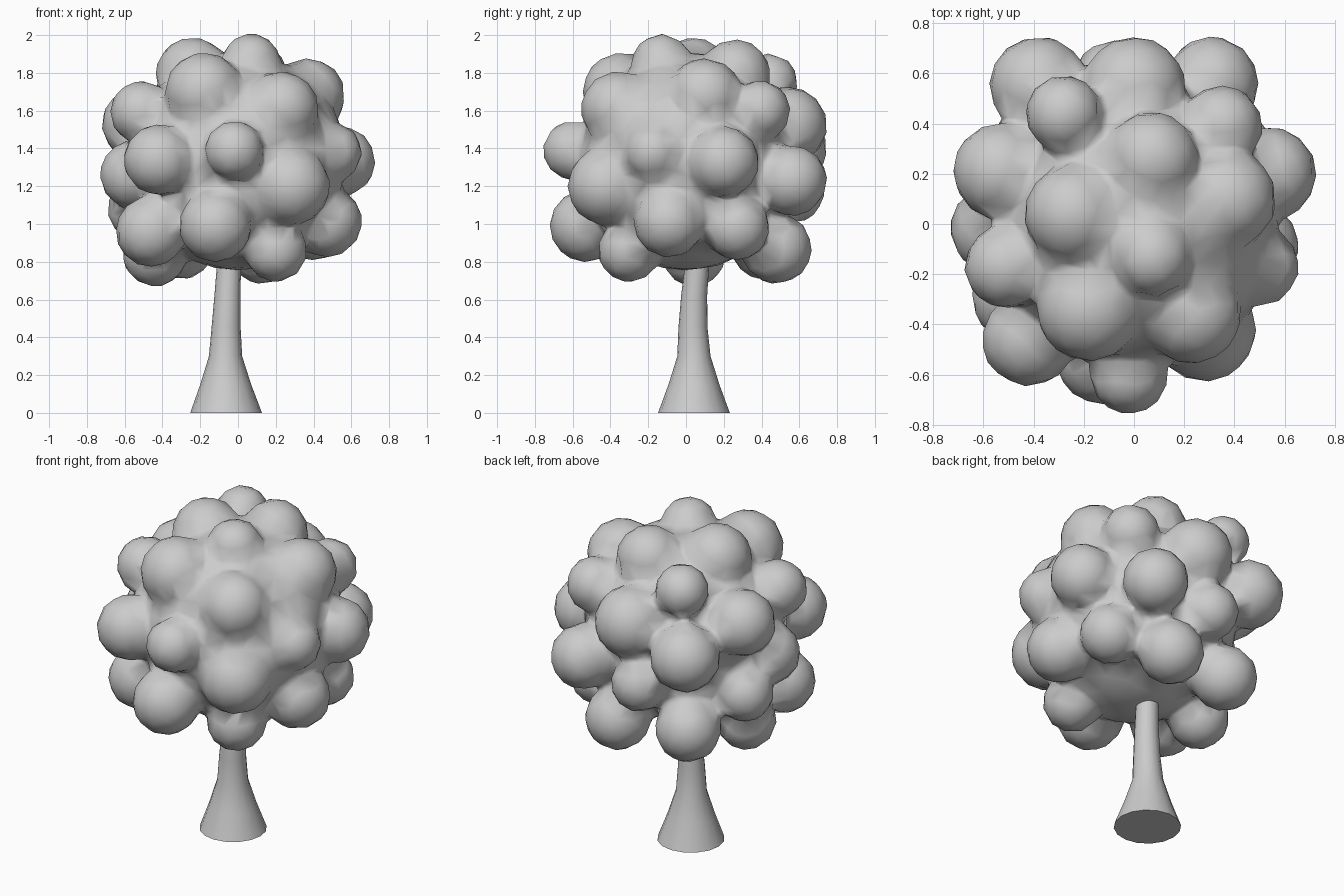
import bpy, bmesh, math
from mathutils import Matrix, Vector

if "Cube" in bpy.data.objects:
    bpy.data.objects.remove(bpy.data.objects["Cube"])


def make_object(name, bm):
    mesh = bpy.data.meshes.new(name)
    bm.to_mesh(mesh)
    bm.free()
    obj = bpy.data.objects.new(name, mesh)
    bpy.context.collection.objects.link(obj)
    bpy.context.view_layer.objects.active = obj
    obj.select_set(True)
    return obj


# Leaf puffs: x, y, z, radius
puffs = [
    # top
    (.07, -.13, 1.85, .15), (.07, .26, 1.79, .18), (-.24, .04, 1.79, .19),
    (.37, .10, 1.68, .19), (-.18, -.34, 1.70, .20), (.23, -.36, 1.61, .19),
    (-.28, .44, 1.75, .145), (.35, .39, 1.60, .155), (-.51, -.17, 1.59, .16),
    # middle
    (-.02, -.60, 1.39, .15), (-.42, -.46, 1.34, .18), (.28, -.42, 1.20, .20),
    (.50, -.17, 1.38, .15), (.54, .20, 1.33, .18), (.31, .56, 1.23, .18),
    (0, .54, 1.52, .20), (-.38, .55, 1.40, .19), (-.53, .21, 1.53, .185),
    (-.55, -.02, 1.26, .175),
    # bottom
    (-.12, -.53, .99, .185), (-.46, -.29, .96, .18), (.20, -.30, .86, .16),
    (.47, -.09, 1.01, .18), (.40, .27, .98, .165), (.13, .48, .87, .18),
    (-.31, .42, .89, .18), (-.44, .04, .84, .165), (-.08, .57, 1.17, .155),
    (-.53, .18, 1.08, .155),
]

# Crown: core ball plus puffs that taper towards the middle, fused into one mesh
CENTRE = Vector((0, 0, 1.33))
bm = bmesh.new()
bmesh.ops.create_icosphere(bm, subdivisions=4, radius=1)
unit_ball = [v.co.normalized() for v in bm.verts]
bmesh.ops.transform(bm, verts=bm.verts[:],
                    matrix=Matrix.Translation(CENTRE) @ Matrix.Scale(.575, 4))
for x, y, z, r in puffs:
    offset = Vector((x, y, z)) - CENTRE
    cloud = [bm.verts.new(CENTRE + (offset + p * (r + .006)) * scale)
             for scale in (1, .6) for p in unit_ball]
    bmesh.ops.convex_hull(bm, input=cloud)
bmesh.ops.delete(bm, geom=[v for v in bm.verts if not v.link_faces], context='VERTS')
bmesh.ops.recalc_face_normals(bm, faces=bm.faces[:])
crown = make_object("crown", bm)
fuse = crown.modifiers.new("fuse", 'REMESH')
fuse.mode = 'VOXEL'
fuse.voxel_size = .025
fuse.use_smooth_shade = True
soften = crown.modifiers.new("soften", 'SMOOTH')
soften.factor = .5
soften.iterations = 3
simplify = crown.modifiers.new("simplify", 'DECIMATE')
simplify.ratio = .08
crown.select_set(False)

# Trunk: flared, slightly bent stack of rings (x, y, z, radius)
sections = [(-.063, .042, 0, .19), (-.065, .042, .15, .135), (-.066, .042, .30, .088),
            (-.063, .037, .45, .077), (-.056, .043, .62, .069), (-.048, .058, .78, .064),
            (-.04, .06, .95, .06)]
SIDES = 16
bm = bmesh.new()
rings = []
for x, y, z, r in sections:
    rings.append([bm.verts.new((x + r * math.cos(a), y + r * math.sin(a), z))
                  for a in (math.tau * i / SIDES for i in range(SIDES))])
for low, high in zip(rings, rings[1:]):
    for i in range(SIDES):
        j = (i + 1) % SIDES
        bm.faces.new((low[i], low[j], high[j], high[i]))
bm.faces.new(rings[0][::-1])
bm.faces.new(rings[-1])
trunk = make_object("trunk", bm)
bpy.ops.object.shade_smooth_by_angle(angle=math.radians(40))
